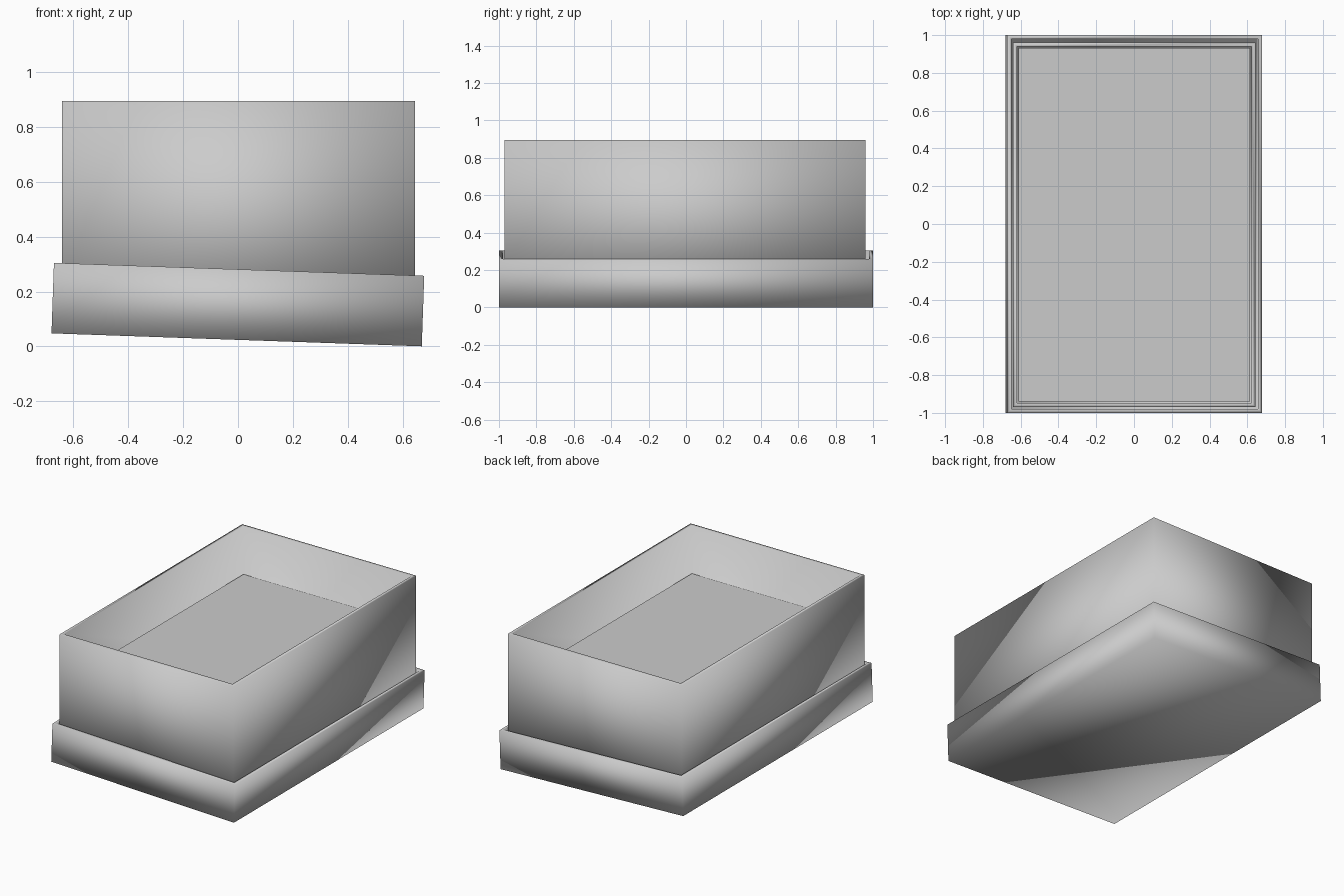
import bpy
import bmesh
import math
from mathutils import Matrix, Vector

default = bpy.data.objects.get("Cube")
if default:
    bpy.data.objects.remove(default, do_unlink=True)

grey = bpy.data.materials.new("grey_card")
grey.use_nodes = True
colour = (0.6, 0.6, 0.6, 1)
grey.diffuse_color = colour
grey.node_tree.nodes["Principled BSDF"].inputs["Base Color"].default_value = colour


def block(bm, size):
    """Cuboid standing on the origin; returns its top face."""
    bmesh.ops.create_cube(bm, size=1, matrix=Matrix.Translation((0, 0, 0.5)))
    bmesh.ops.scale(bm, vec=size, verts=bm.verts)
    return max(bm.faces, key=lambda f: f.calc_center_median().z)


def finish(name, bm, location, smooth):
    mesh = bpy.data.meshes.new(name)
    bm.normal_update()
    for face in bm.faces:
        face.smooth = smooth
    bm.to_mesh(mesh)
    bm.free()
    mesh.materials.append(grey)
    obj = bpy.data.objects.new(name, mesh)
    obj.location = location
    bpy.context.collection.objects.link(obj)
    return obj


def open_tray(name, size, wall, floor, location):
    """Open-topped tray: inset the top, then sink it to the floor."""
    bm = bmesh.new()
    top = block(bm, size)
    bmesh.ops.inset_individual(bm, faces=[top], thickness=wall)
    sunk = bmesh.ops.extrude_discrete_faces(bm, faces=[top])["faces"][0]
    bmesh.ops.translate(bm, vec=Vector((0, 0, floor - size[2])), verts=sunk.verts)
    return finish(name, bm, location, True)


# Shallow lid lying open side up, slightly tilted under the box
lid = open_tray("lid", (1.35, 2.0, 0.257), 0.03, 0.03, (-0.005, 0, 0.024))
lid.rotation_euler.y = math.radians(2)

# Upright box standing in the lid
open_tray("box", (1.285, 1.93, 0.835), 0.03, 0.03, (0.002, -0.005, 0.06))

# Raised flat floor inside the box
bm = bmesh.new()
block(bm, (1.226, 1.871, 0.49))
finish("box_floor", bm, (0.002, -0.005, 0.09), False)
